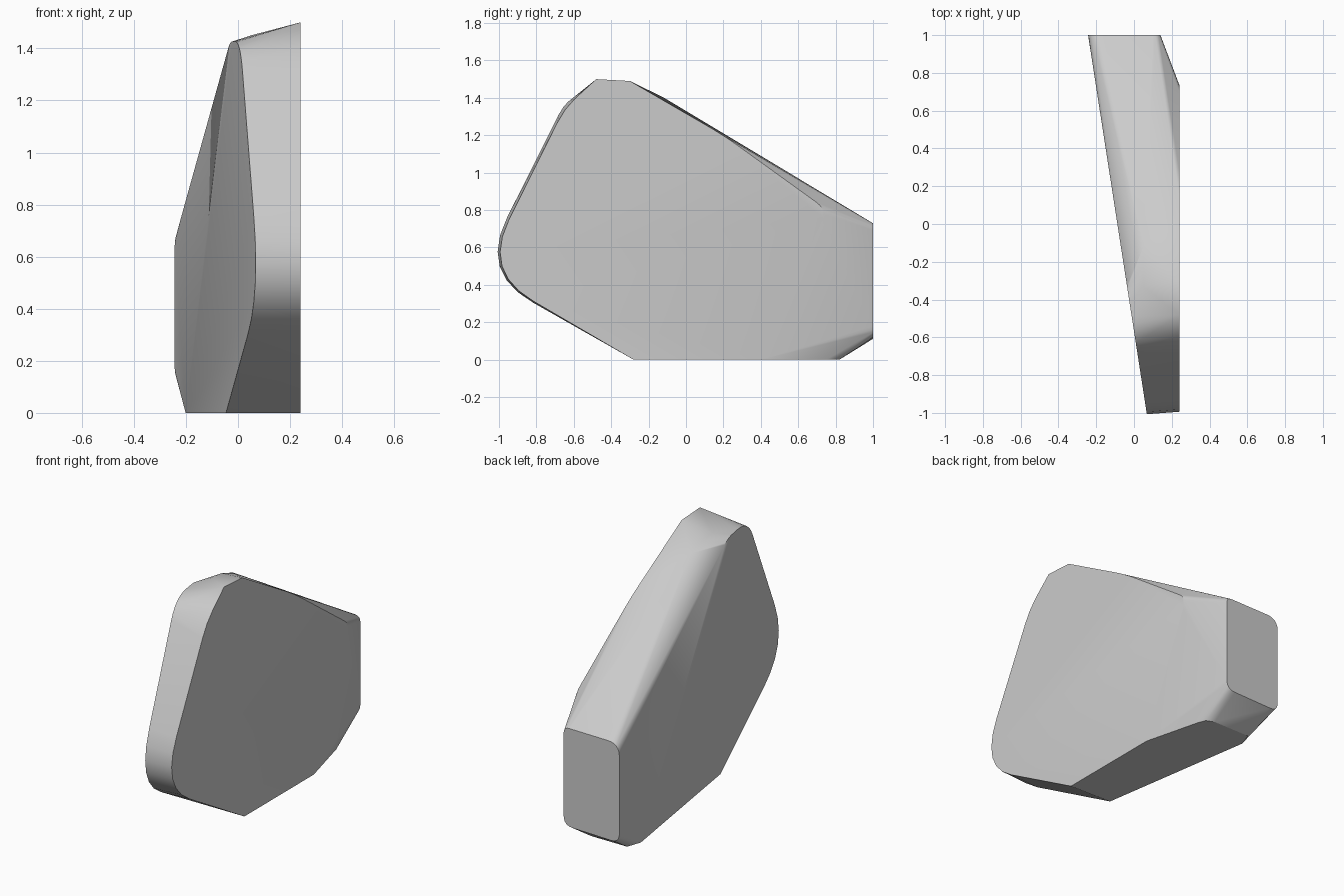
import bpy, bmesh, math
from mathutils import Vector

if "Cube" in bpy.data.objects:
    bpy.data.objects.remove(bpy.data.objects["Cube"])


def rounded(points, steps=6):
    """Closed outline from (u, v, cut): each corner becomes a curve starting 'cut' away from it."""
    out = []
    n = len(points)
    for i, (u, v, cut) in enumerate(points):
        p = Vector((u, v))
        if cut == 0:
            out.append(p)
            continue
        a = p + (Vector(points[i - 1][:2]) - p).normalized() * cut
        b = p + (Vector(points[(i + 1) % n][:2]) - p).normalized() * cut
        for k in range(steps + 1):
            t = k / steps
            out.append(a * (1 - t) ** 2 + p * 2 * t * (1 - t) + b * t * t)
    return out


def slant(y):
    """x of the slanted left face."""
    return -0.088 - 0.155 * y


grey = bpy.data.materials.new("light grey")
grey.diffuse_color = (0.6, 0.6, 0.6, 1)
grey.use_nodes = True
grey.node_tree.nodes["Principled BSDF"].inputs["Base Color"].default_value = grey.diffuse_color

# Flat right face, at constant x
right = rounded([(-0.28, 0, 0), (-1.085, 0.47, 0.31), (-0.57, 1.505, 0.27),
                 (-0.30, 1.49, 0.18), (0.20, 1.20, 0.10), (0.755, 0.80, 0.07), (0.40, 0, 0)])
verts = [(0.24, p.x, p.y) for p in right]

# Slanted left face
left = rounded([(-0.27, 0, 0), (-1.105, 0.465, 0.33), (-0.62, 1.43, 0.13), (-0.37, 1.425, 0.05),
                (0.80, 0.775, 0.05), (1, 0.64, 0.06), (1, 0.17, 0.04), (0.73, 0, 0)])
verts += [(slant(p.x), p.x, p.y) for p in left]

# Small flat back end
back = rounded([(-0.243, 0.725, 0.08), (0.14, 0.73, 0.04), (0.14, 0.12, 0.06), (-0.243, 0.11, 0.06)])
verts += [(p.x, 1, p.y) for p in back]

# Top crown, and underside edge towards the back
verts += [(0.05, y, z) for y, z in ((-0.42, 1.447), (-0.33, 1.45), (-0.23, 1.44), (-0.12, 1.402))]
verts += [(0.15, 0.75, 0), (0.13, 0.80, 0), (0.08, 0.82, 0), (-0.17, 0.82, 0)]

# Skin the faces into one solid wedge
bm = bmesh.new()
for v in verts:
    bm.verts.new(v)
bmesh.ops.remove_doubles(bm, verts=bm.verts, dist=0.003)
hull = bmesh.ops.convex_hull(bm, input=bm.verts)
unused = {g for g in hull["geom_interior"] + hull["geom_unused"]
          if isinstance(g, bmesh.types.BMVert)}
bmesh.ops.delete(bm, geom=list(unused), context='VERTS')
bmesh.ops.dissolve_limit(bm, angle_limit=math.radians(1), verts=bm.verts, edges=bm.edges)
bmesh.ops.recalc_face_normals(bm, faces=bm.faces)
mesh = bpy.data.meshes.new("wedge_body")
bm.to_mesh(mesh)
bm.free()
mesh.materials.append(grey)

body = bpy.data.objects.new("wedge_body", mesh)
bpy.context.collection.objects.link(body)
bpy.context.view_layer.objects.active = body
body.select_set(True)
bpy.ops.object.shade_smooth_by_angle(angle=math.radians(25))
